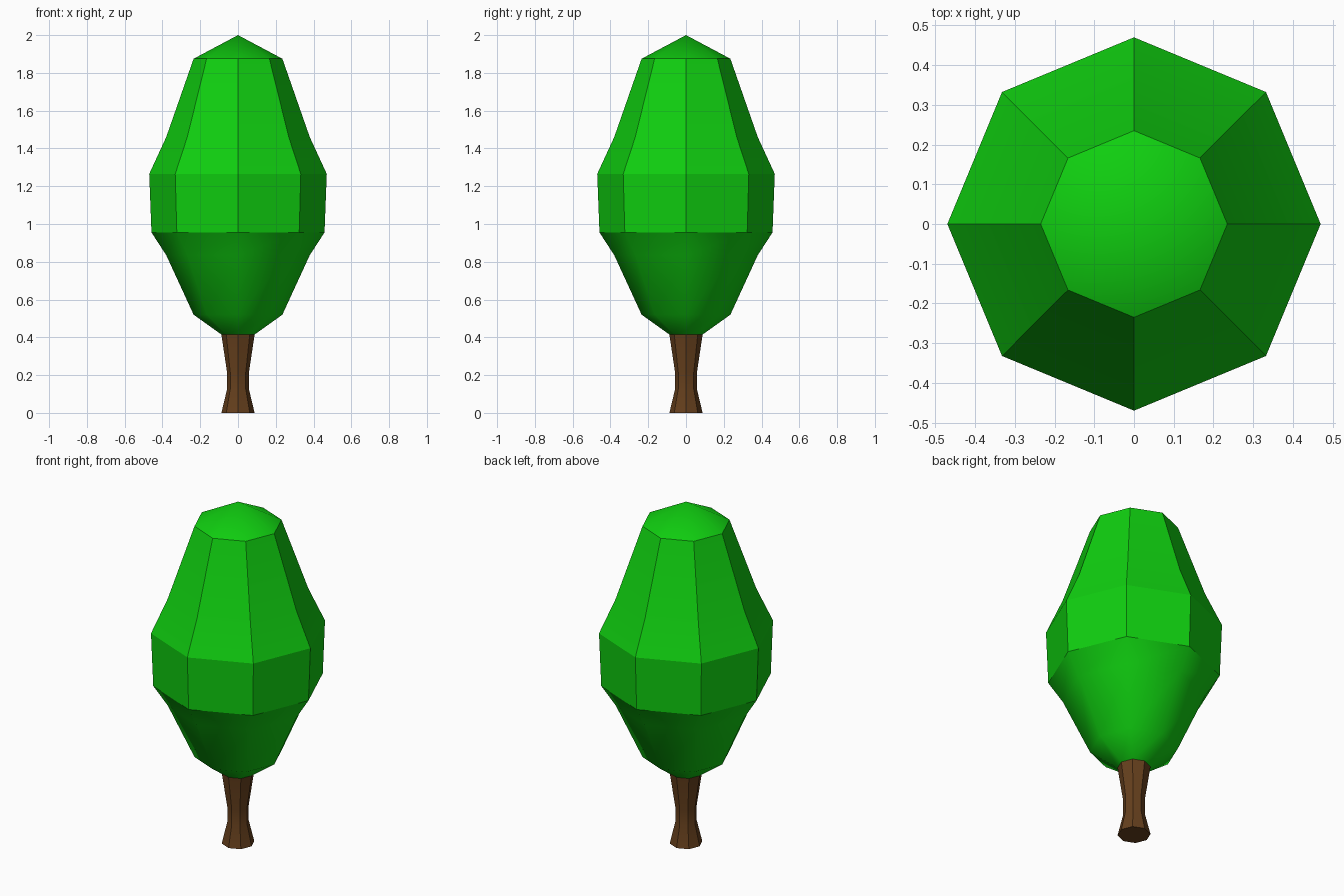
import bpy, bmesh
from math import cos, sin, pi

if "Cube" in bpy.data.objects:
    bpy.data.objects.remove(bpy.data.objects["Cube"])

SIDES = 8


def lathe(name, profile, color, sharp_rings=(), sharp_bands=(), cap_bottom=False):
    """Octagonal lathe of (radius, z) points; radius 0 closes to a tip.
    Listed rings and the side edges of listed bands are kept sharp."""
    bm = bmesh.new()
    rings = []
    for r, z in profile:
        if r == 0:
            rings.append([bm.verts.new((0, 0, z))] * SIDES)
        else:
            rings.append([bm.verts.new((r * cos(2 * pi * i / SIDES),
                                        r * sin(2 * pi * i / SIDES), z))
                          for i in range(SIDES)])
    for a, b in zip(rings, rings[1:]):
        for i in range(SIDES):
            j = (i + 1) % SIDES
            corners = list(dict.fromkeys((a[i], a[j], b[j], b[i])))
            bm.faces.new(corners)
    if cap_bottom:
        bm.faces.new(rings[0][::-1])
    for f in bm.faces:
        f.smooth = True
    for k in sharp_rings:
        for i in range(SIDES):
            bm.edges.get((rings[k][i], rings[k][(i + 1) % SIDES])).smooth = False
    for k in sharp_bands:
        for i in range(SIDES):
            bm.edges.get((rings[k][i], rings[k + 1][i])).smooth = False
    mesh = bpy.data.meshes.new(name)
    bm.to_mesh(mesh)
    bm.free()
    obj = bpy.data.objects.new(name, mesh)
    bpy.context.collection.objects.link(obj)
    mat = bpy.data.materials.new(name + "_color")
    mat.diffuse_color = color
    mat.use_nodes = True
    mat.node_tree.nodes["Principled BSDF"].inputs["Base Color"].default_value = mat.diffuse_color
    mesh.materials.append(mat)
    return obj


# Trunk: waisted octagonal column
lathe("trunk",
      [(0.088, 0), (0.058, 0.125), (0.058, 0.215), (0.088, 0.415)],
      (0.13, 0.05, 0.012, 1), sharp_rings=[0], sharp_bands=[0, 1, 2],
      cap_bottom=True)

# Foliage: smooth underside and tip, crisp facets between
lathe("foliage",
      [(0.088, 0.415), (0.235, 0.52), (0.38, 0.835), (0.458, 0.955),
       (0.47, 1.265), (0.38, 1.46), (0.235, 1.875), (0, 2.0)],
      (0.005, 0.62, 0.005, 1), sharp_rings=[3, 4, 6], sharp_bands=[3, 4, 5])
